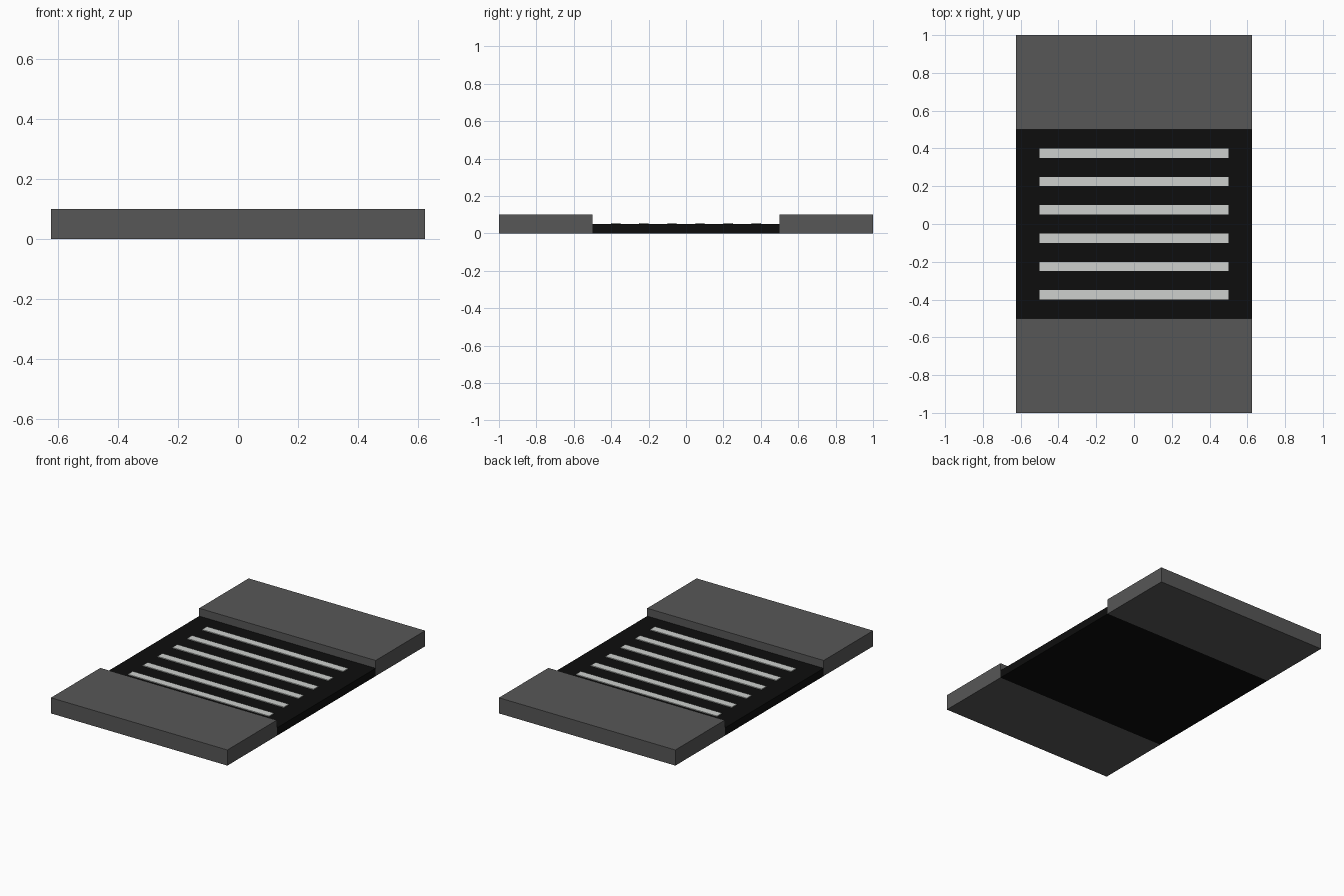
import bpy

cube = bpy.data.objects.get("Cube")
if cube:
    bpy.data.objects.remove(cube, do_unlink=True)


def make_material(name, rgb):
    mat = bpy.data.materials.new(name)
    mat.use_nodes = True
    colour = (*rgb, 1.0)
    mat.diffuse_color = colour
    bsdf = next(n for n in mat.node_tree.nodes if n.type == 'BSDF_PRINCIPLED')
    bsdf.inputs["Base Color"].default_value = colour
    return mat


def box(name, x, y, z, mat):
    """Box spanning the given (low, high) ranges."""
    spans = (x, y, z)
    bpy.ops.mesh.primitive_cube_add(size=1, location=[(a + b) / 2 for a, b in spans])
    obj = bpy.context.object
    obj.name = name
    obj.scale = [b - a for a, b in spans]
    bpy.ops.object.transform_apply(location=False, rotation=False, scale=True)
    obj.data.materials.append(mat)
    return obj


concrete = make_material("pavement grey", (0.095, 0.095, 0.095))
asphalt = make_material("asphalt black", (0.004, 0.0042, 0.004))
paint = make_material("stripe white", (0.61, 0.63, 0.61))

HALF_WIDTH = 0.625
ROAD_TOP = 0.05
width = (-HALF_WIDTH, HALF_WIDTH)

# Road bed between two raised pavements
box("road", width, (-0.5, 0.5), (0, ROAD_TOP), asphalt)
box("front_pavement", width, (-1, -0.5), (0, 0.1), concrete)
box("back_pavement", width, (0.5, 1), (0, 0.1), concrete)

# Painted crossing stripes
for i in range(6):
    y = -0.375 + 0.15 * i
    box(f"crossing_stripe_{i + 1}", (-0.5, 0.5), (y - 0.025, y + 0.025),
        (ROAD_TOP, ROAD_TOP + 0.005), paint)
